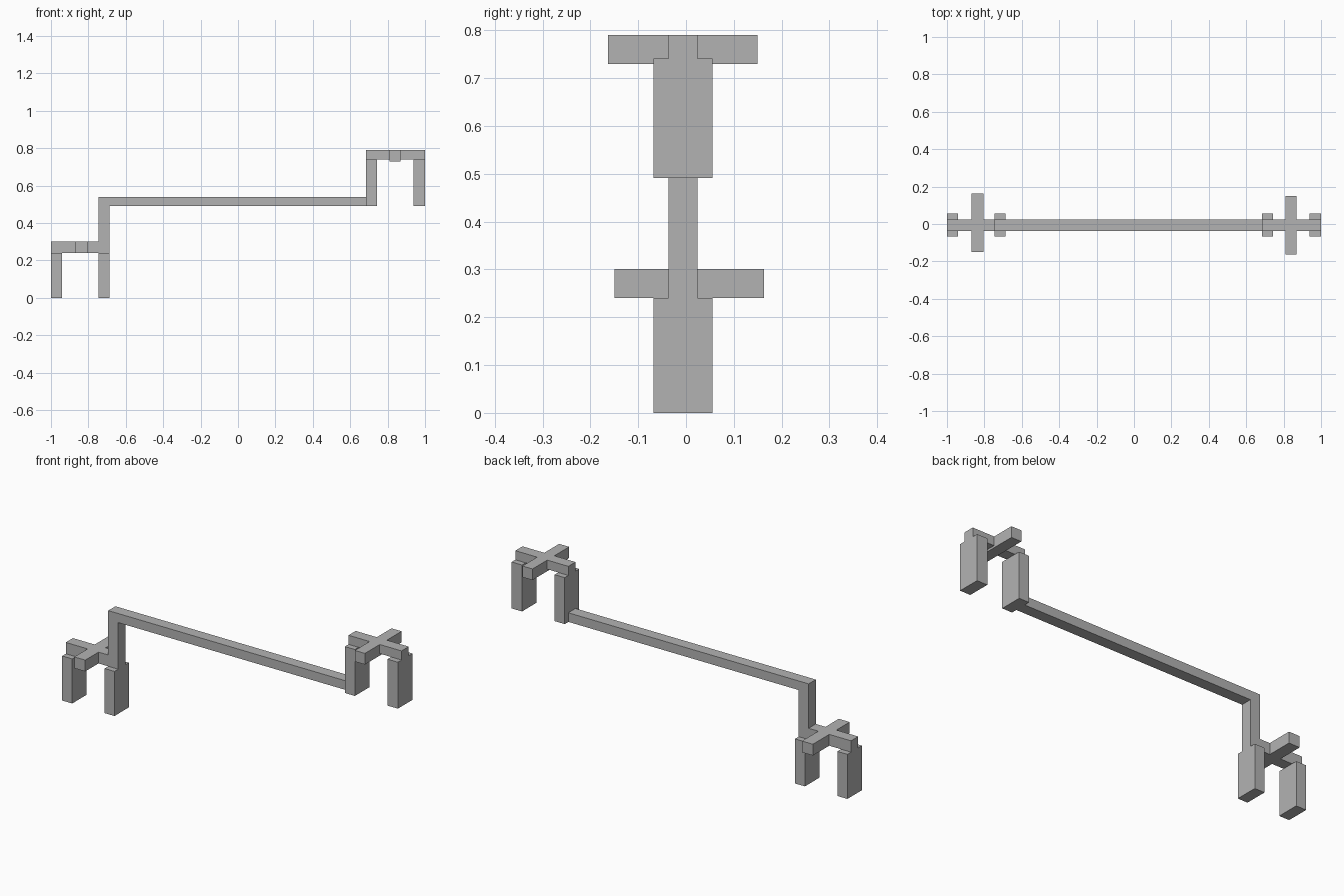
import bpy

cube = bpy.data.objects.get("Cube")
if cube:
    bpy.data.objects.remove(cube, do_unlink=True)

grey = bpy.data.materials.new("plain_grey")
grey.use_nodes = True
colour = (0.45, 0.45, 0.45, 1)
grey.diffuse_color = colour
grey.node_tree.nodes["Principled BSDF"].inputs["Base Color"].default_value = colour


def box(name, x, y, z):
    """Box spanning the (low, high) range on each axis."""
    bpy.ops.mesh.primitive_cube_add(size=1, location=[sum(r) / 2 for r in (x, y, z)])
    ob = bpy.context.object
    ob.name = name
    ob.scale = [r[1] - r[0] for r in (x, y, z)]
    bpy.ops.object.transform_apply(location=False, rotation=False, scale=True)
    ob.data.materials.append(grey)


BAR_Y = (-0.037, 0.024)
LEG_Y = (-0.068, 0.055)


def stand(name, outer, inner, cross_x, cross_y, cross_z, leg_z, top):
    """Two slab legs joined by a bridge, with an arm crossing it."""
    box(name + "_outer_leg", outer, LEG_Y, leg_z)
    box(name + "_inner_leg", inner, LEG_Y, leg_z)
    span = (min(outer + inner), max(outer + inner))
    box(name + "_bridge", span, BAR_Y, (leg_z[1], top))
    box(name + "_cross_arm", cross_x, cross_y, cross_z)


# Low stand on the right, high stand on the left
stand("lower", (-1, -0.94), (-0.747, -0.688), (-0.87, -0.805),
      (-0.15, 0.163), (0.24, 0.301), (0, 0.24), 0.301)
stand("upper", (0.938, 1), (0.684, 0.744), (0.81, 0.87),
      (-0.163, 0.149), (0.73, 0.79), (0.491, 0.741), 0.79)

# Post rising from the low stand, and the long beam to the high one
box("post", (-0.747, -0.688), BAR_Y, (0.24, 0.54))
box("long_beam", (-0.747, 0.684), BAR_Y, (0.491, 0.54))
